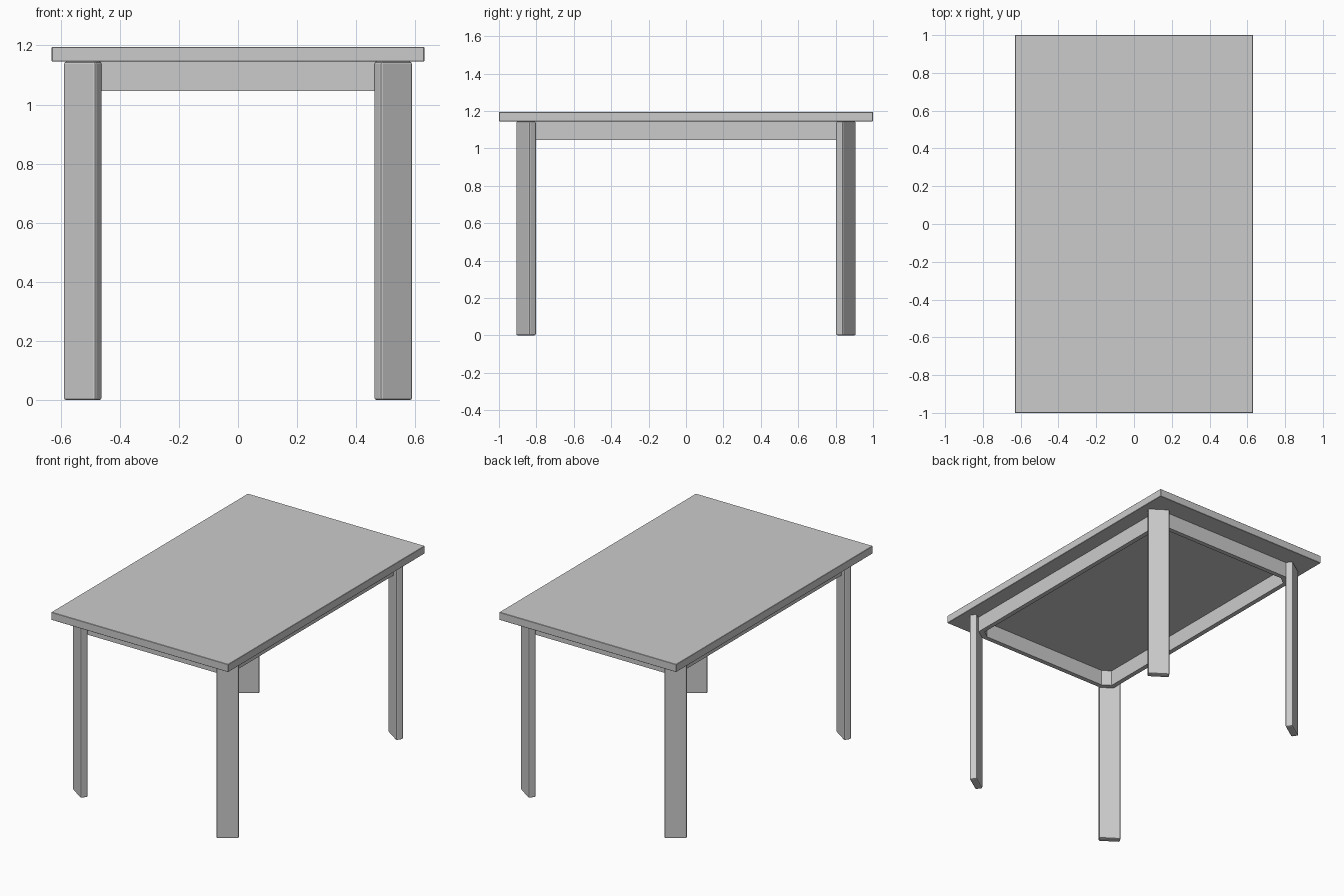
import bpy, bmesh, math

if "Cube" in bpy.data.objects:
    bpy.data.objects.remove(bpy.data.objects["Cube"])

TOP_Z, UNDER_Z, APRON_Z = 1.195, 1.145, 1.045


def make_object(name, bm):
    bmesh.ops.recalc_face_normals(bm, faces=bm.faces)
    mesh = bpy.data.meshes.new(name)
    bm.to_mesh(mesh)
    bm.free()
    obj = bpy.data.objects.new(name, mesh)
    bpy.context.collection.objects.link(obj)
    return obj


def box(name, size, loc, angle=0.0, bevel=0.0, segments=1):
    bm = bmesh.new()
    bmesh.ops.create_cube(bm, size=1)
    bmesh.ops.scale(bm, vec=size, verts=bm.verts)
    if bevel:
        bmesh.ops.bevel(bm, geom=bm.edges[:], offset=bevel, segments=segments,
                        profile=0.5, affect='EDGES')
    obj = make_object(name, bm)
    obj.location = loc
    obj.rotation_euler.z = angle
    return obj


def corner_cut_loop(x, y, cx, cy):
    """Rectangle outline with its four corners cut off."""
    return [(x - cx, -y), (x, -y + cy), (x, y - cy), (x - cx, y),
            (-x + cx, y), (-x, y - cy), (-x, -y + cy), (-x + cx, -y)]


# Table top
box("table_top", (1.26, 2.0, TOP_Z - UNDER_Z), (0, 0, (TOP_Z + UNDER_Z) / 2), bevel=0.002)

# Apron frame under the top, corners cut to meet the slanted legs
bm = bmesh.new()
rings = []
for loop, z in ((corner_cut_loop(0.53, 0.87, 0.06, 0.042), UNDER_Z),
                (corner_cut_loop(0.53, 0.87, 0.06, 0.042), APRON_Z),
                (corner_cut_loop(0.50, 0.84, 0.05, 0.035), APRON_Z),
                (corner_cut_loop(0.50, 0.84, 0.05, 0.035), UNDER_Z)):
    rings.append([bm.verts.new((x, y, z)) for x, y in loop])
for a, b in zip(rings, rings[1:] + rings[:1]):
    for i in range(8):
        j = (i + 1) % 8
        bm.faces.new((a[i], a[j], b[j], b[i]))
make_object("apron", bm)

# Slab legs set diagonally across each corner
for sy, end in ((-1, "front"), (1, "back")):
    for sx, side in ((-1, "left"), (1, "right")):
        box(f"{end}_{side}_leg", (0.13, 0.045, UNDER_Z),
            (sx * 0.525, sy * 0.855, UNDER_Z / 2),
            angle=-sx * sy * math.radians(34), bevel=0.008, segments=2)
